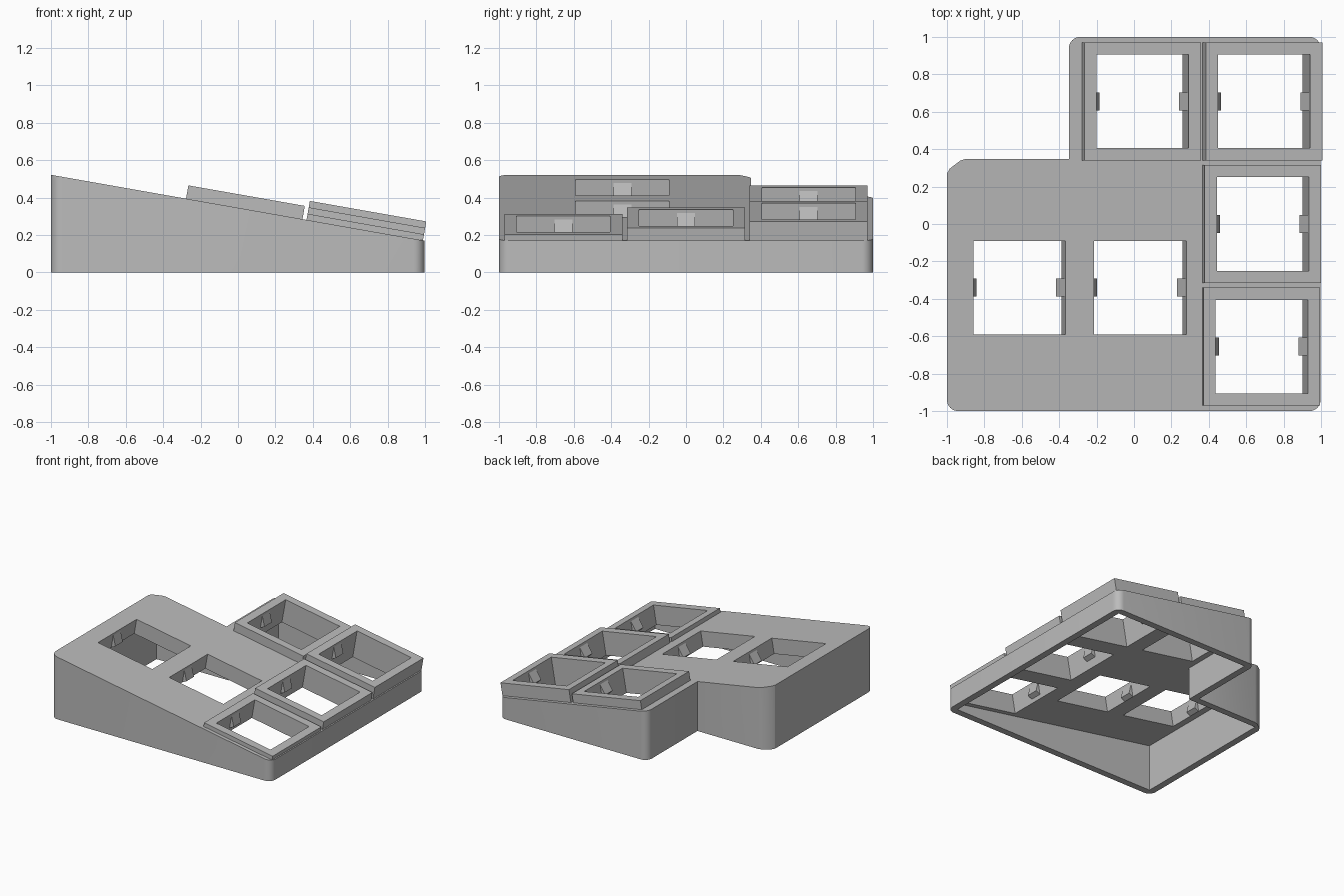
import bpy, bmesh, math
from mathutils import Matrix, Vector

cube = bpy.data.objects.get("Cube")
if cube:
    bpy.data.objects.remove(cube, do_unlink=True)

TILT = math.radians(10)
MID_Z = 0.345          # height of the sloped top at x = 0
PLATE = 0.125          # thickness of the sloped top plate
HOLE, BLOCK = 0.5, 0.632
SLOPE = Matrix.Translation((0, 0, MID_Z)) @ Matrix.Rotation(TILT, 4, 'Y')

grey = bpy.data.materials.new("plain grey")
grey.use_nodes = True
color = (0.5, 0.5, 0.5, 1)
grey.diffuse_color = color
grey.node_tree.nodes["Principled BSDF"].inputs["Base Color"].default_value = color


def make(name, bm):
    bmesh.ops.recalc_face_normals(bm, faces=bm.faces)
    mesh = bpy.data.meshes.new(name)
    bm.to_mesh(mesh)
    bm.free()
    mesh.materials.append(grey)
    ob = bpy.data.objects.new(name, mesh)
    bpy.context.collection.objects.link(ob)
    return ob


def loft(name, lower, upper):
    """Closed solid between two matching loops."""
    bm = bmesh.new()
    a = [bm.verts.new(p) for p in lower]
    b = [bm.verts.new(p) for p in upper]
    bm.faces.new(a)
    bm.faces.new(b)
    for i in range(len(a)):
        j = (i + 1) % len(a)
        bm.faces.new((a[i], a[j], b[j], b[i]))
    return make(name, bm)


def sloped_prism(name, outline, base, drop):
    top = [(x, y, MID_Z - drop - x * math.tan(TILT)) for x, y in outline]
    return loft(name, [(x, y, base) for x, y in outline], top)


def square(cx, cy, size, w):
    h = size / 2
    return [SLOPE @ Vector((cx + sx * h, cy + sy * h, w))
            for sx, sy in ((-1, -1), (1, -1), (1, 1), (-1, 1))]


def arc(cx, cy, start, r=0.06, steps=8):
    return [(cx + r * math.cos(math.radians(start + 90 * i / steps)),
             cy + r * math.sin(math.radians(start + 90 * i / steps)))
            for i in range(steps + 1)]


def cut(target, cutter):
    mod = target.modifiers.new("cut", 'BOOLEAN')
    mod.operation, mod.solver, mod.object = 'DIFFERENCE', 'EXACT', cutter
    bpy.context.view_layer.objects.active = target
    bpy.ops.object.modifier_apply(modifier=mod.name)
    bpy.data.objects.remove(cutter, do_unlink=True)


# Hollow L-shaped case with a sloped top
outline = (arc(-0.94, -0.94, 180) + arc(0.938, -0.94, 270) + arc(0.938, 0.94, 0)
           + arc(-0.288, 0.94, 90)
           + [(-0.348, 0.348), (-0.9, 0.348), (-0.93, 0.338), (-0.985, 0.296), (-1, 0.27)])
case = sloped_prism("case", outline, 0, 0)
inside = [(-0.945, -0.945), (0.943, -0.945), (0.943, 0.945),
          (-0.293, 0.945), (-0.293, 0.293), (-0.945, 0.293)]
cut(case, sloped_prism("cavity_cutter", inside, -0.2, PLATE / math.cos(TILT)))

# Key positions: name, x on the slope base, y, raised height
keys = [("front_right", -0.622, -0.34, 0), ("front_middle", 0.034, -0.34, 0),
        ("back_middle", 0.034, 0.655, 0.072), ("back_left", 0.688, 0.655, 0.103),
        ("middle_left", 0.688, 0, 0.068), ("front_left", 0.688, -0.655, 0.033)]


def raised_frame(name, u, v, height):
    bm = bmesh.new()
    loops = [[bm.verts.new(p) for p in square(u, v, size, w)]
             for size, w in ((BLOCK, 0), (BLOCK, height), (HOLE, height), (HOLE, 0))]
    for k in range(4):
        a, b = loops[k], loops[(k + 1) % 4]
        for i in range(4):
            j = (i + 1) % 4
            bm.faces.new((a[i], a[j], b[j], b[i]))
    return make(name, bm)


def clip(name, u, v, top, side):
    """Wedge-shaped latch on one side wall of a key hole."""
    wall = u + side * HOLE / 2
    profile = [(wall, top - 0.02), (wall - side * 0.034, top - 0.1), (wall, top - 0.125)]
    ends = [[SLOPE @ Vector((a, v + dy, w)) for a, w in profile] for dy in (-0.048, 0.048)]
    loft(name, *ends)


for name, u, v, height in keys:
    cut(case, loft("hole_cutter", square(u, v, HOLE, -0.3), square(u, v, HOLE, 0.2)))
    if height:
        raised_frame(name + "_key_frame", u, v, height)
    for side, word in ((-1, "right"), (1, "left")):
        clip(f"{name}_{word}_clip", u, v, height, side)

# Smooth rounded case corners, crisp edges elsewhere
bpy.ops.object.select_all(action='DESELECT')
case.select_set(True)
bpy.context.view_layer.objects.active = case
bpy.ops.object.shade_smooth_by_angle(angle=math.radians(25))
